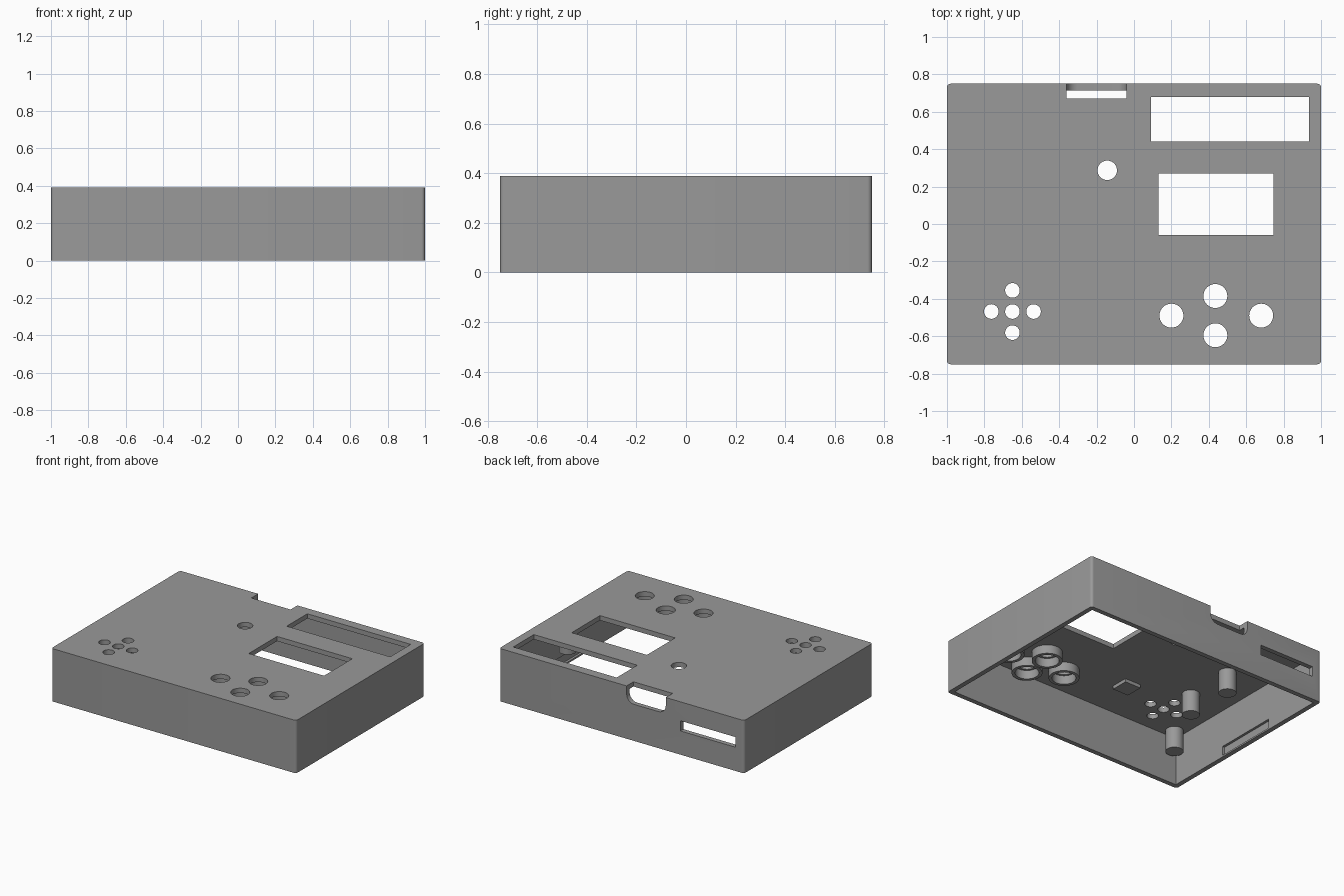
import bpy, bmesh, math
from mathutils import Matrix

if "Cube" in bpy.data.objects:
    bpy.data.objects.remove(bpy.data.objects["Cube"])

H, WALL, PLATE = 0.39, 0.035, 0.035
CEIL = H - PLATE

plastic = bpy.data.materials.new("grey plastic")
plastic.diffuse_color = (0.32, 0.32, 0.32, 1)
plastic.use_nodes = True
plastic.node_tree.nodes["Principled BSDF"].inputs["Base Color"].default_value = plastic.diffuse_color


def finish(name, bm):
    bmesh.ops.recalc_face_normals(bm, faces=bm.faces)
    me = bpy.data.meshes.new(name)
    bm.to_mesh(me)
    bm.free()
    ob = bpy.data.objects.new(name, me)
    ob.data.materials.append(plastic)
    bpy.context.collection.objects.link(ob)
    return ob


def box(name, x0, x1, y0, y1, z0, z1, round_axis=None, radius=0.02):
    """Box between limits, optionally rounding the edges along one axis."""
    bm = bmesh.new()
    size = (x1 - x0, y1 - y0, z1 - z0)
    mid = ((x0 + x1) / 2, (y0 + y1) / 2, (z0 + z1) / 2)
    bmesh.ops.create_cube(bm, size=1, matrix=Matrix.Translation(mid) @ Matrix.Diagonal((*size, 1)))
    if round_axis is not None:
        edges = [e for e in bm.edges
                 if abs((e.verts[0].co - e.verts[1].co)[round_axis]) > 1e-4]
        bmesh.ops.bevel(bm, geom=edges, offset=radius, segments=6, profile=0.5, affect='EDGES')
    return finish(name, bm)


def cylinder(name, x, y, r, z0, z1, sides=40):
    bm = bmesh.new()
    bmesh.ops.create_cone(bm, cap_ends=True, segments=sides, radius1=r, radius2=r,
                          depth=z1 - z0, matrix=Matrix.Translation((x, y, (z0 + z1) / 2)))
    return finish(name, bm)


def cut(target, cutter):
    """Subtract the cutter from the target and discard it."""
    mod = target.modifiers.new("cut", 'BOOLEAN')
    mod.operation, mod.solver, mod.object = 'DIFFERENCE', 'EXACT', cutter
    bpy.context.view_layer.objects.active = target
    bpy.ops.object.modifier_apply(modifier=mod.name)
    bpy.data.objects.remove(cutter)


def smooth(ob):
    bpy.ops.object.select_all(action='DESELECT')
    ob.select_set(True)
    bpy.context.view_layer.objects.active = ob
    bpy.ops.object.shade_smooth_by_angle(angle=math.radians(30))


# Case: rounded box, hollow and open underneath
case = box("case", -1, 1, -0.75, 0.75, 0, H, round_axis=2)
cut(case, box("cavity", -1 + WALL, 1 - WALL, -0.75 + WALL, 0.75 - WALL, -0.1, CEIL))

# Display and screen windows in the top plate
cut(case, box("display_window", 0.09, 0.935, 0.44, 0.68, 0.3, 0.5))
cut(case, box("screen_window", 0.13, 0.745, -0.06, 0.27, 0.3, 0.5))

# Connector notch through the back edge, and slot in the back wall
cut(case, box("notch", -0.36, -0.04, 0.67, 0.85, 0.27, 0.6, round_axis=1, radius=0.06))
cut(case, box("back_slot", -0.93, -0.48, 0.65, 0.85, 0.175, 0.25))

# Lid grooves on the inside of both side walls
for s in (-1, 1):
    xs = sorted((s * 0.9, s * 0.983))
    cut(case, box("lid_groove", *xs, -0.23, 0.25, 0.012, 0.08))

# Holes: direction pad, action buttons, indicator
buttons = [(0.2, -0.49), (0.68, -0.49), (0.435, -0.385), (0.435, -0.595)]
pad = [(-0.65 + dx * 0.113, -0.468 + dy * 0.113)
       for dx, dy in ((0, 0), (1, 0), (-1, 0), (0, 1), (0, -1))]
holes = [(p, 0.064) for p in buttons] + [(p, 0.039) for p in pad] + [((-0.143, 0.287), 0.052)]
for (x, y), r in holes:
    cut(case, cylinder("hole", x, y, r, 0.3, 0.5))
smooth(case)

# Guide rings under the action buttons
for x, y in buttons:
    ring = cylinder("button_ring", x, y, 0.103, CEIL - 0.065, CEIL)
    cut(ring, cylinder("bore", x, y, 0.08, 0.2, 0.5))
    smooth(ring)

# Mounting posts hanging from the top plate
for x, y in [(-0.89, -0.64), (0.89, -0.64), (-0.66, -0.195), (-0.66, 0.185), (0.84, 0.18)]:
    smooth(cylinder("mounting_post", x, y, 0.06, CEIL - 0.16, CEIL))

# Small pad under the plate
box("support_pad", -0.32, -0.19, -0.445, -0.315, CEIL - 0.025, CEIL)
